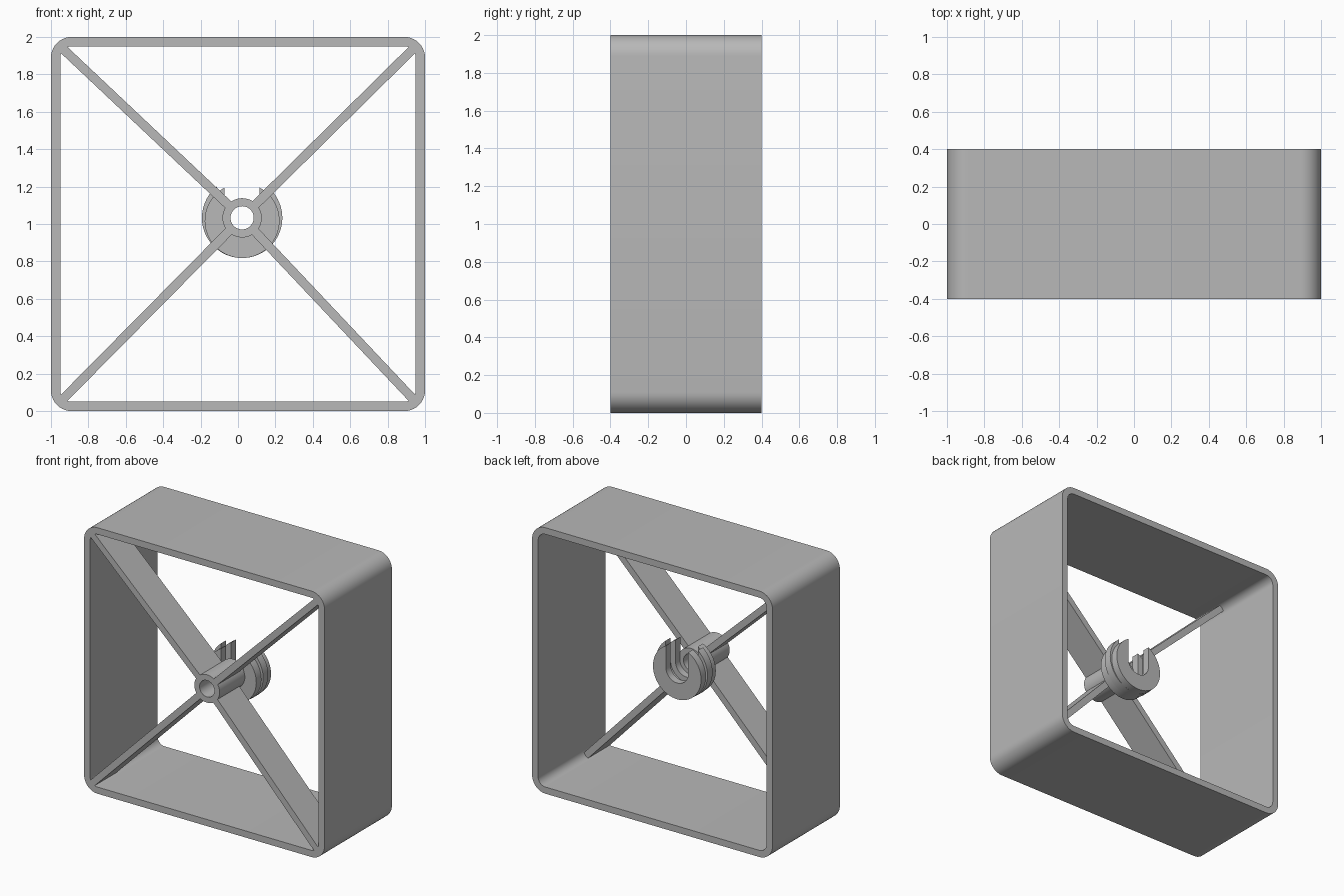
import bpy, bmesh
from math import acos, asin, cos, sin, pi, atan2
from mathutils import Vector

old = bpy.data.objects.get("Cube")
if old:
    bpy.data.objects.remove(old, do_unlink=True)

grey = bpy.data.materials.new("plain grey")
grey.use_nodes = True
grey.diffuse_color = (0.48, 0.48, 0.48, 1)
grey.node_tree.nodes["Principled BSDF"].inputs["Base Color"].default_value = (0.48, 0.48, 0.48, 1)

HUB = Vector((0.022, 1.033))
FRONT = -0.4


def arc(center, radius, start, end, steps):
    """Points along an arc in the x-z plane."""
    angles = [start + (end - start) * i / steps for i in range(steps + 1)]
    return [(center[0] + radius * cos(a), center[1] + radius * sin(a)) for a in angles]


def finish(name, bm):
    bmesh.ops.recalc_face_normals(bm, faces=bm.faces)
    mesh = bpy.data.meshes.new(name)
    bm.to_mesh(mesh)
    bm.free()
    mesh.materials.append(grey)
    obj = bpy.data.objects.new(name, mesh)
    bpy.context.collection.objects.link(obj)
    bpy.ops.object.select_all(action='DESELECT')
    obj.select_set(True)
    bpy.context.view_layer.objects.active = obj
    bpy.ops.object.shade_smooth_by_angle(angle=pi / 6)
    return obj


def prism(name, outline, y0, y1):
    """Solid outline extruded along y."""
    bm = bmesh.new()
    face = bm.faces.new([bm.verts.new((x, y0, z)) for x, z in outline])
    result = bmesh.ops.extrude_face_region(bm, geom=[face])
    moved = [v for v in result["geom"] if isinstance(v, bmesh.types.BMVert)]
    bmesh.ops.translate(bm, verts=moved, vec=(0, y1 - y0, 0))
    return finish(name, bm)


def sleeve(name, outer, inner, y0, y1):
    """Hollow wall between two matching closed outlines."""
    bm = bmesh.new()
    loops = [[bm.verts.new((x, y, z)) for x, z in outline]
             for outline, y in ((outer, y0), (outer, y1), (inner, y1), (inner, y0))]
    n = len(outer)
    for k in range(4):
        a, b = loops[k], loops[(k + 1) % 4]
        for i in range(n):
            j = (i + 1) % n
            bm.faces.new((a[i], a[j], b[j], b[i]))
    return finish(name, bm)


def rounded_square(half, radius):
    points = []
    for k, (sx, sz) in enumerate(((1, 1), (-1, 1), (-1, -1), (1, -1))):
        center = (sx * (half - radius), 1 + sz * (half - radius))
        points += arc(center, radius, k * pi / 2, (k + 1) * pi / 2, 10)
    return points


def horseshoe(center, radius, slot):
    """Disc with a round-bottomed slot open at the top."""
    tip = acos(slot / radius)
    outside = arc(center, radius, tip, -pi - tip, 48)
    inside = arc(HUB, slot, -pi, 0, 24)
    return outside + inside


# Outer square band
sleeve("outer_frame", rounded_square(1, 0.11), rounded_square(0.95, 0.06), FRONT, 0.4)

# Hollow hub
sleeve("hub_tube", arc(HUB, 0.105, 0, 2 * pi, 48)[:-1],
       arc(HUB, 0.062, 0, 2 * pi, 48)[:-1], FRONT, -0.09)

# Diagonal spokes from the hub to the frame corners
for name, sx, sz in (("upper_left", 1, 1), ("upper_right", -1, 1),
                     ("lower_right", -1, -1), ("lower_left", 1, -1)):
    end = Vector((sx * 0.94, 1 + sz * 0.94))
    along = (end - HUB).normalized()
    side = Vector((-along.y, along.x)) * 0.024
    start = HUB + along * 0.085
    prism("spoke_" + name, [start - side, end - side, end + side, start + side], FRONT, -0.14)

# Slotted clip behind the hub: two narrow-slot flanges around a wide-slot ring
low = HUB - Vector((0, 0.015))
prism("clip_front_flange", horseshoe(low, 0.2, 0.093), -0.1, -0.04)
prism("clip_middle_ring", horseshoe(HUB, 0.215, 0.135), -0.04, 0.02)
prism("clip_back_flange", horseshoe(low, 0.2, 0.093), 0.02, 0.075)
